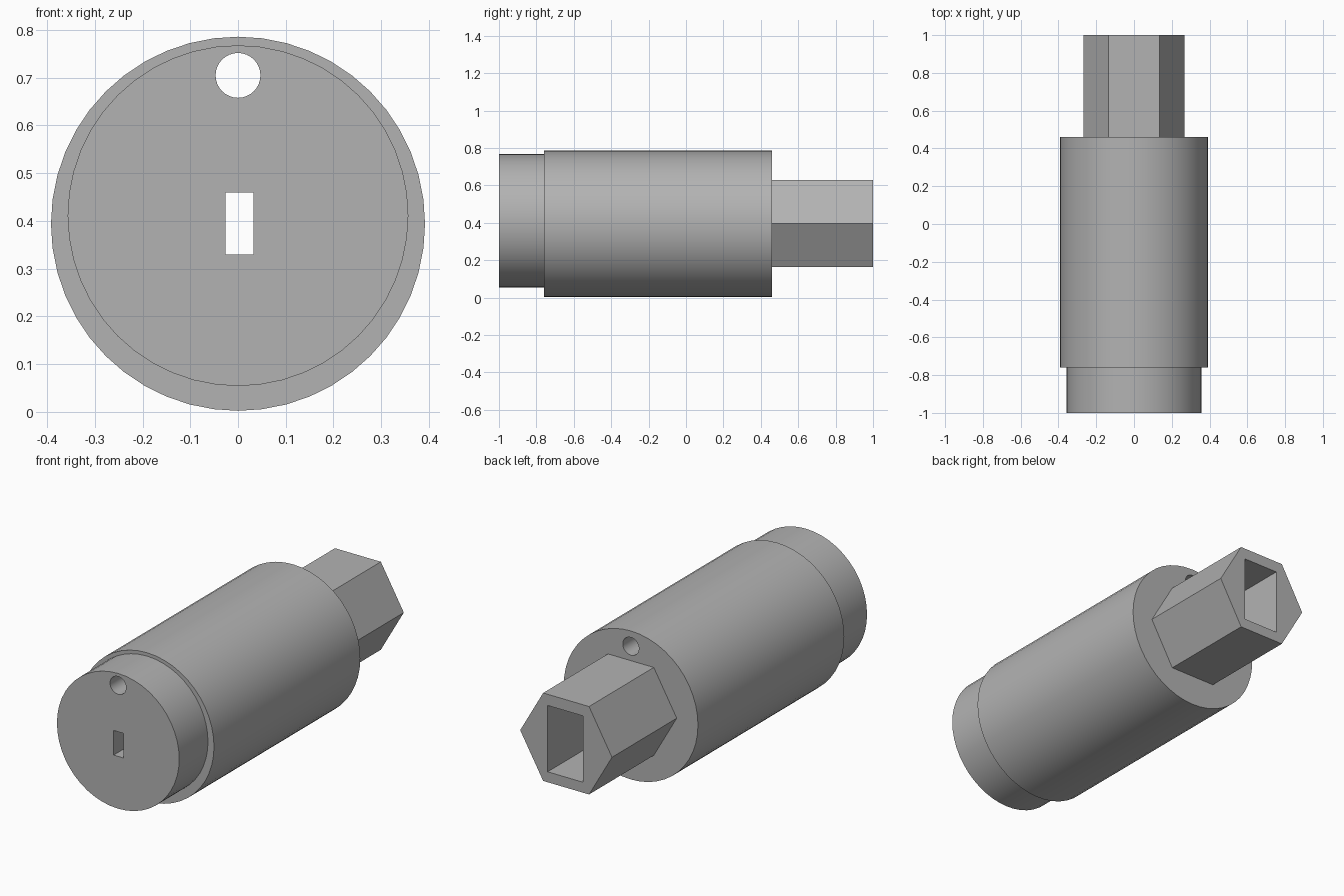
import bpy, bmesh, math

cube = bpy.data.objects.get("Cube")
if cube:
    bpy.data.objects.remove(cube, do_unlink=True)

metal = bpy.data.materials.new("grey_metal")
metal.use_nodes = True
GREY = (0.45, 0.45, 0.45, 1)
metal.diffuse_color = GREY
metal.node_tree.nodes["Principled BSDF"].inputs["Base Color"].default_value = GREY

AXIS_Z = 0.394


def extrude_profile(name, points, y0, y1):
    """Solid made by extruding an (x, z) profile along y."""
    bm = bmesh.new()
    face = bm.faces.new([bm.verts.new((x, y0, z)) for x, z in points])
    new = bmesh.ops.extrude_face_region(bm, geom=[face])["geom"]
    verts = [v for v in new if isinstance(v, bmesh.types.BMVert)]
    bmesh.ops.translate(bm, verts=verts, vec=(0, y1 - y0, 0))
    bmesh.ops.recalc_face_normals(bm, faces=bm.faces[:])
    mesh = bpy.data.meshes.new(name)
    bm.to_mesh(mesh)
    bm.free()
    mesh.materials.append(metal)
    obj = bpy.data.objects.new(name, mesh)
    bpy.context.collection.objects.link(obj)
    return obj


def round_profile(radius, sides, z):
    step = math.tau / sides
    return [(radius * math.cos(i * step), z + radius * math.sin(i * step))
            for i in range(sides)]


def box_profile(x, z, width, height):
    w, h = width / 2, height / 2
    return [(x - w, z - h), (x + w, z - h), (x + w, z + h), (x - w, z + h)]


# Solid parts along the axis
front_collar = extrude_profile("front_collar", round_profile(0.357, 48, 0.411), -1, -0.76)
main_barrel = extrude_profile("main_barrel", round_profile(0.392, 48, AXIS_Z), -0.76, 0.46)
hex_drive = extrude_profile("hex_drive", round_profile(0.268, 6, AXIS_Z + 0.003), 0.46, 1)

# Cutters: round pin hole, key slot and rear socket
pin_hole = extrude_profile("pin_hole_cutter", round_profile(0.047, 32, 0.705), -1.1, 0.6)
key_slot = extrude_profile("key_slot_cutter", box_profile(0.003, 0.395, 0.058, 0.13), -1.1, 1.1)
socket = extrude_profile("socket_cutter", box_profile(0.005, 0.395, 0.205, 0.35), 0.4, 1.1)

cuts = {front_collar: [pin_hole, key_slot],
        main_barrel: [pin_hole, key_slot],
        hex_drive: [socket]}

for part, cutters in cuts.items():
    bpy.ops.object.select_all(action="DESELECT")
    part.select_set(True)
    bpy.context.view_layer.objects.active = part
    for cutter in cutters:
        mod = part.modifiers.new(cutter.name, "BOOLEAN")
        mod.operation = "DIFFERENCE"
        mod.solver = "EXACT"
        mod.object = cutter
        bpy.ops.object.modifier_apply(modifier=mod.name)
    bpy.ops.object.shade_smooth_by_angle(angle=math.radians(30))

for cutter in (pin_hole, key_slot, socket):
    bpy.data.objects.remove(cutter, do_unlink=True)
